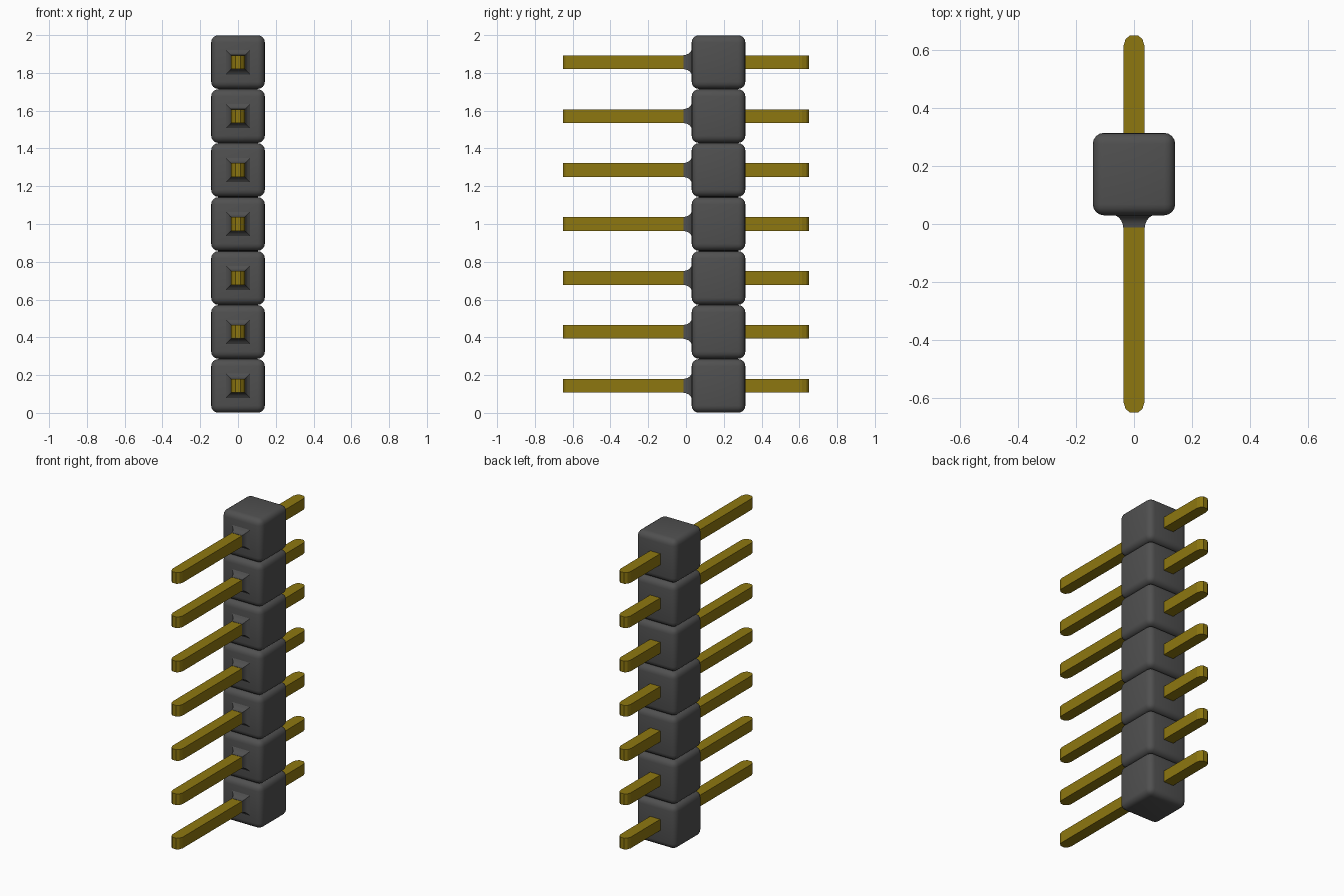
import bpy, bmesh, math

COUNT = 7
PITCH = 2.0 / COUNT
PIN_HALF = 0.036

if "Cube" in bpy.data.objects:
    bpy.data.objects.remove(bpy.data.objects["Cube"], do_unlink=True)


def material(name, colour):
    m = bpy.data.materials.new(name)
    m.use_nodes = True
    m.diffuse_color = (*colour, 1)
    bsdf = m.node_tree.nodes["Principled BSDF"]
    bsdf.inputs["Base Color"].default_value = (*colour, 1)
    bsdf.inputs["Roughness"].default_value = 0.6
    return m


def make_object(name, bm, mat, smooth_angle=None):
    bmesh.ops.recalc_face_normals(bm, faces=bm.faces[:])
    mesh = bpy.data.meshes.new(name)
    bm.to_mesh(mesh)
    bm.free()
    mesh.materials.append(mat)
    ob = bpy.data.objects.new(name, mesh)
    bpy.context.collection.objects.link(ob)
    if smooth_angle:
        bpy.ops.object.select_all(action='DESELECT')
        ob.select_set(True)
        bpy.context.view_layer.objects.active = ob
        bpy.ops.object.shade_smooth_by_angle(angle=math.radians(smooth_angle))
    return ob


def loft(bm, rings):
    """Skin equal-length rings of points and cap both ends."""
    loops = [[bm.verts.new(p) for p in ring] for ring in rings]
    n = len(loops[0])
    for a, b in zip(loops, loops[1:]):
        for i in range(n):
            bm.faces.new((a[i], a[(i + 1) % n], b[(i + 1) % n], b[i]))
    bm.faces.new(loops[0])
    bm.faces.new(loops[-1])


def build_block(name, z, mat):
    # Rounded plastic cube
    bm = bmesh.new()
    bmesh.ops.create_cube(bm, size=1)
    for v in bm.verts:
        v.co = (v.co.x * 0.284, 0.172 + v.co.y * 0.284, z + v.co.z * 0.284)
    bmesh.ops.bevel(bm, geom=bm.edges[:], offset=0.038, segments=4,
                    profile=0.5, affect='EDGES')
    # Flared square collar where the pin leaves the front
    stations = [(-0.012, 0.0375), (0.0, 0.039), (0.012, 0.044),
                (0.022, 0.052), (0.031, 0.066)]
    loft(bm, [[(sx * h, y, z + sz * h) for sx, sz in
               ((-1, -1), (1, -1), (1, 1), (-1, 1))] for y, h in stations])
    return make_object(name, bm, mat, 35)


def build_pin(name, z, mat):
    # Flat bar with ends rounded in plan
    quarter = [(PIN_HALF, 0.615), (0.029, 0.637), (0.014, 0.65)]
    half = quarter + [(-x, y) for x, y in reversed(quarter)]
    outline = half + [(-x, -y) for x, y in half]
    bm = bmesh.new()
    loft(bm, [[(x, y, z + dz) for x, y in outline]
              for dz in (-PIN_HALF, PIN_HALF)])
    return make_object(name, bm, mat)


plastic = material("dark grey plastic", (0.08, 0.08, 0.08))
gold = material("gold metal", (0.27, 0.185, 0.005))

# Stack of identical block and pin units
for i in range(COUNT):
    zc = PITCH * (i + 0.5)
    build_block(f"housing_block_{i + 1}", zc, plastic)
    build_pin(f"pin_{i + 1}", zc, gold)
